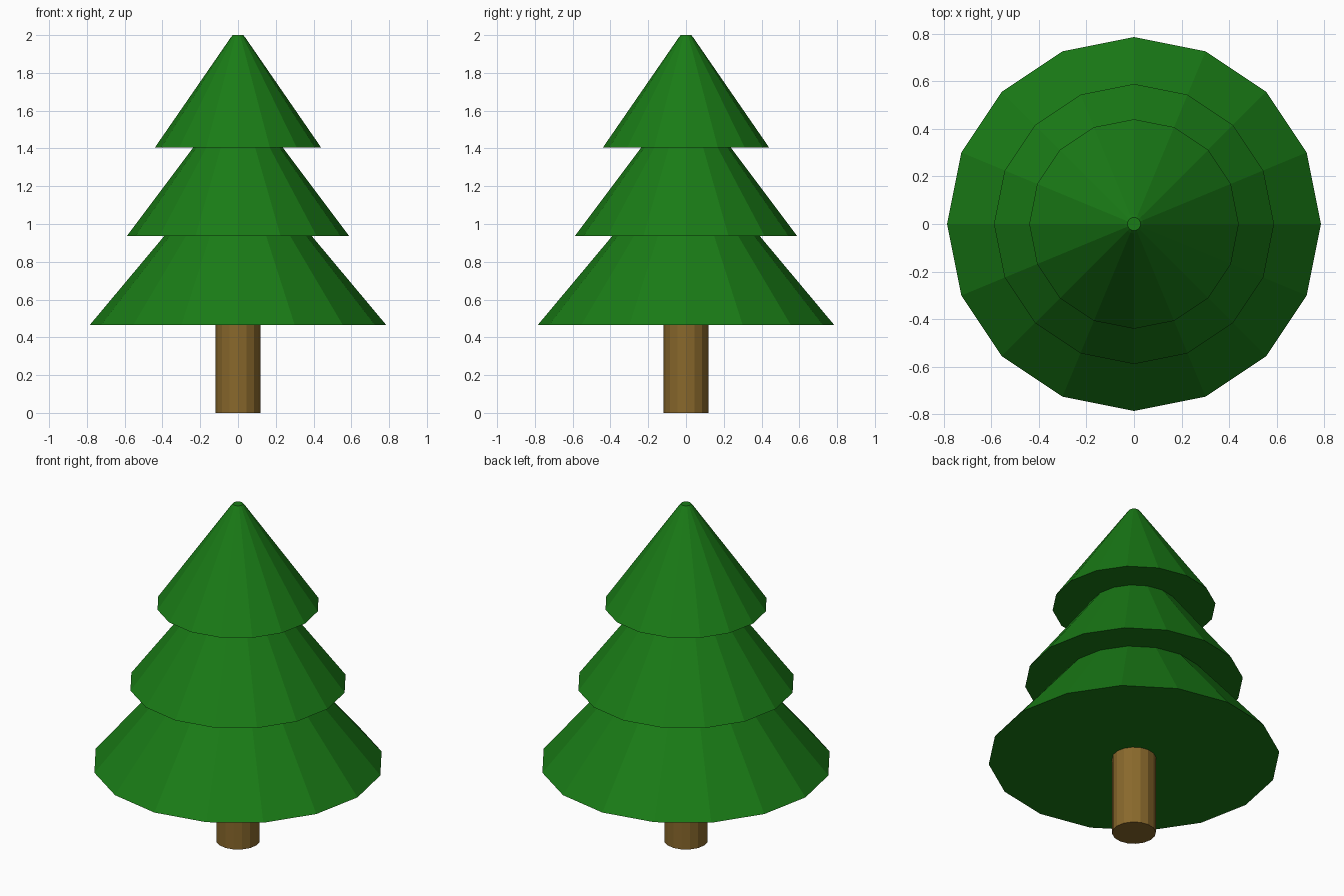
import bpy, bmesh
from math import cos, sin, tau

if "Cube" in bpy.data.objects:
    bpy.data.objects.remove(bpy.data.objects["Cube"])

SIDES = 16


def material(name, color):
    mat = bpy.data.materials.new(name)
    mat.diffuse_color = color
    mat.use_nodes = True
    mat.node_tree.nodes["Principled BSDF"].inputs["Base Color"].default_value = mat.diffuse_color
    return mat


def lathe(name, profile, mat):
    """Flat-faced solid turned around z from (radius, height) points."""
    bm = bmesh.new()
    rings = [[bm.verts.new((r * cos(tau * i / SIDES), r * sin(tau * i / SIDES), z))
              for i in range(SIDES)] for r, z in profile]
    for low, high in zip(rings, rings[1:]):
        for i in range(SIDES):
            j = (i + 1) % SIDES
            bm.faces.new((low[i], low[j], high[j], high[i]))
    bm.faces.new(rings[0][::-1])
    bm.faces.new(rings[-1])
    mesh = bpy.data.meshes.new(name)
    bm.to_mesh(mesh)
    bm.free()
    mesh.materials.append(mat)
    obj = bpy.data.objects.new(name, mesh)
    bpy.context.collection.objects.link(obj)
    return obj


bark = material("bark", (0.25, 0.14, 0.025, 1))
needles = material("needles", (0.01, 0.2, 0.008, 1))

# Trunk
lathe("trunk", [(0.118, 0), (0.118, 0.465)], bark)

# Three stacked tiers of branches with flat undersides and a blunt tip
lathe("foliage", [
    (0.785, 0.465), (0.39, 0.937),
    (0.588, 0.937), (0.237, 1.405),
    (0.44, 1.405), (0.04, 1.985), (0.028, 2.0),
], needles)
